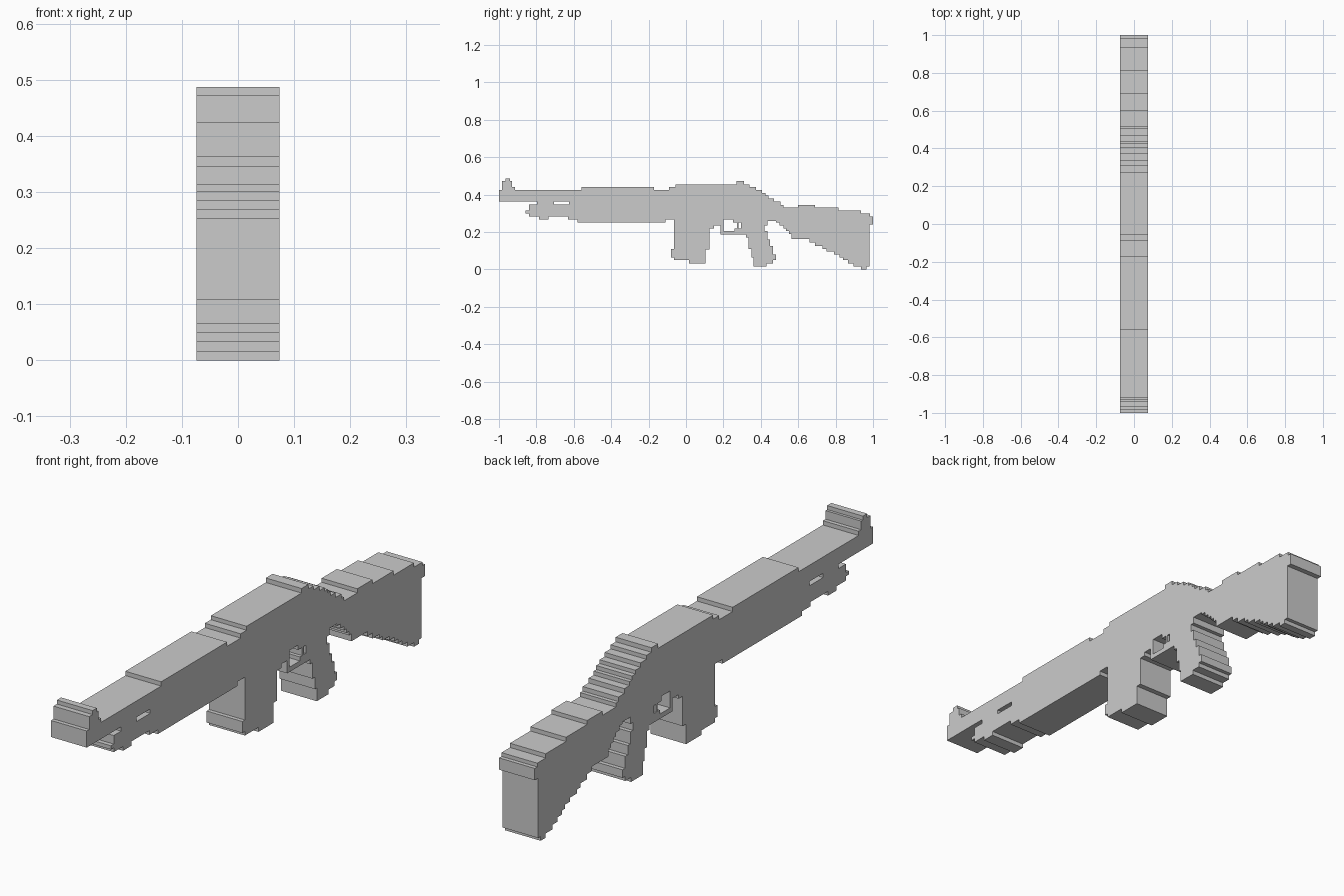
import bpy, bmesh

if "Cube" in bpy.data.objects:
    bpy.data.objects.remove(bpy.data.objects["Cube"])

HALF_WIDTH = 0.074


def outline(steps):
    """Closed right-angled outline: each step is (y, z), run to next y, then rise to next z."""
    pts = []
    for i, (y, z) in enumerate(steps):
        for p in ((y, z), (steps[(i + 1) % len(steps)][0], z)):
            if not pts or pts[-1] != p:
                pts.append(p)
    if pts[0] == pts[-1]:
        pts.pop()
    return pts


def edges_of(pts):
    return [frozenset((pts[i - 1], pts[i])) for i in range(len(pts))]


def build(name, loops, seams):
    """Fill the loops (outer, then holes), extrude across x, leave seams with neighbours open."""
    bm = bmesh.new()
    edges = []
    for pts in loops:
        vs = [bm.verts.new((-HALF_WIDTH, y, z)) for y, z in pts]
        edges += [bm.edges.new((vs[i - 1], vs[i])) for i in range(len(vs))]
    bmesh.ops.triangle_fill(bm, edges=edges, use_beauty=True, use_dissolve=False,
                            normal=(-1, 0, 0))
    ext = bmesh.ops.extrude_face_region(bm, geom=bm.faces[:], use_keep_orig=True)
    top = [g for g in ext["geom"] if isinstance(g, bmesh.types.BMVert)]
    bmesh.ops.translate(bm, verts=top, vec=(2 * HALF_WIDTH, 0, 0))
    bmesh.ops.recalc_face_normals(bm, faces=bm.faces[:])
    inner = [f for f in bm.faces if
             frozenset((round(v.co.y, 4), round(v.co.z, 4)) for v in f.verts) in seams]
    bmesh.ops.delete(bm, geom=inner, context='FACES')
    mesh = bpy.data.meshes.new(name)
    bm.to_mesh(mesh)
    bm.free()
    bpy.context.collection.objects.link(bpy.data.objects.new(name, mesh))


parts = {}

# Barrel with front sight, lower handguard and slot
parts["barrel_and_handguard"] = [
    [(-1, .362), (-.797, .346), (-.84, .314), (-.857, .3), (-.84, .284), (-.785, .268),
     (-.735, .284), (-.63, .268), (-.58, .252), (-.17, .424), (-.17, .44), (-.56, .424),
     (-.915, .44), (-.93, .472), (-.94, .487), (-.965, .472), (-.985, .424)],
    [(-.705, .347), (-.625, .363)]]

# Receiver with trigger guard openings
parts["receiver"] = [
    [(-.17, .252), (-.11, .268), (-.065, .22), (.125, .22), (.15, .235), (.185, .187),
     (.32, .187), (.435, .205), (.42, .235), (.435, .26), (.47, .362), (.47, .38),
     (.44, .395), (.425, .41), (.405, .424), (.375, .44), (.34, .455), (.31, .472),
     (.27, .455), (-.055, .44), (-.09, .424)],
    [(.2, .205), (.26, .22), (.273, .25), (.25, .268)],
    [(.282, .22), (.295, .25)]]

# Magazine
parts["magazine"] = [
    [(-.065, .22), (.125, .108), (.105, .033), (.015, .05), (-.065, .065), (-.08, .108)]]

# Pistol grip
parts["grip"] = [
    [(.32, .187), (.435, .16), (.45, .125), (.465, .08), (.48, .05), (.465, .033),
     (.43, .016), (.36, .065), (.35, .11), (.335, .17)]]

# Shoulder stock
parts["stock"] = [
    [(.47, .26), (.48, .252), (.5, .235), (.52, .22), (.535, .205), (.55, .19),
     (.565, .162), (.66, .145), (.69, .125), (.73, .11), (.75, .095), (.79, .08),
     (.82, .065), (.84, .05), (.865, .033), (.895, .016), (.935, 0), (.965, .016),
     (.98, .24), (1, .284), (.985, .298), (.935, .314), (.815, .33), (.69, .345),
     (.6, .33), (.52, .345), (.505, .362)]]

loops = {n: [outline(s) for s in ls] for n, ls in parts.items()}
all_edges = [e for ls in loops.values() for pts in ls for e in edges_of(pts)]
seams = {e for e in all_edges if all_edges.count(e) > 1}
for part_name, part_loops in loops.items():
    build(part_name, part_loops, seams)
